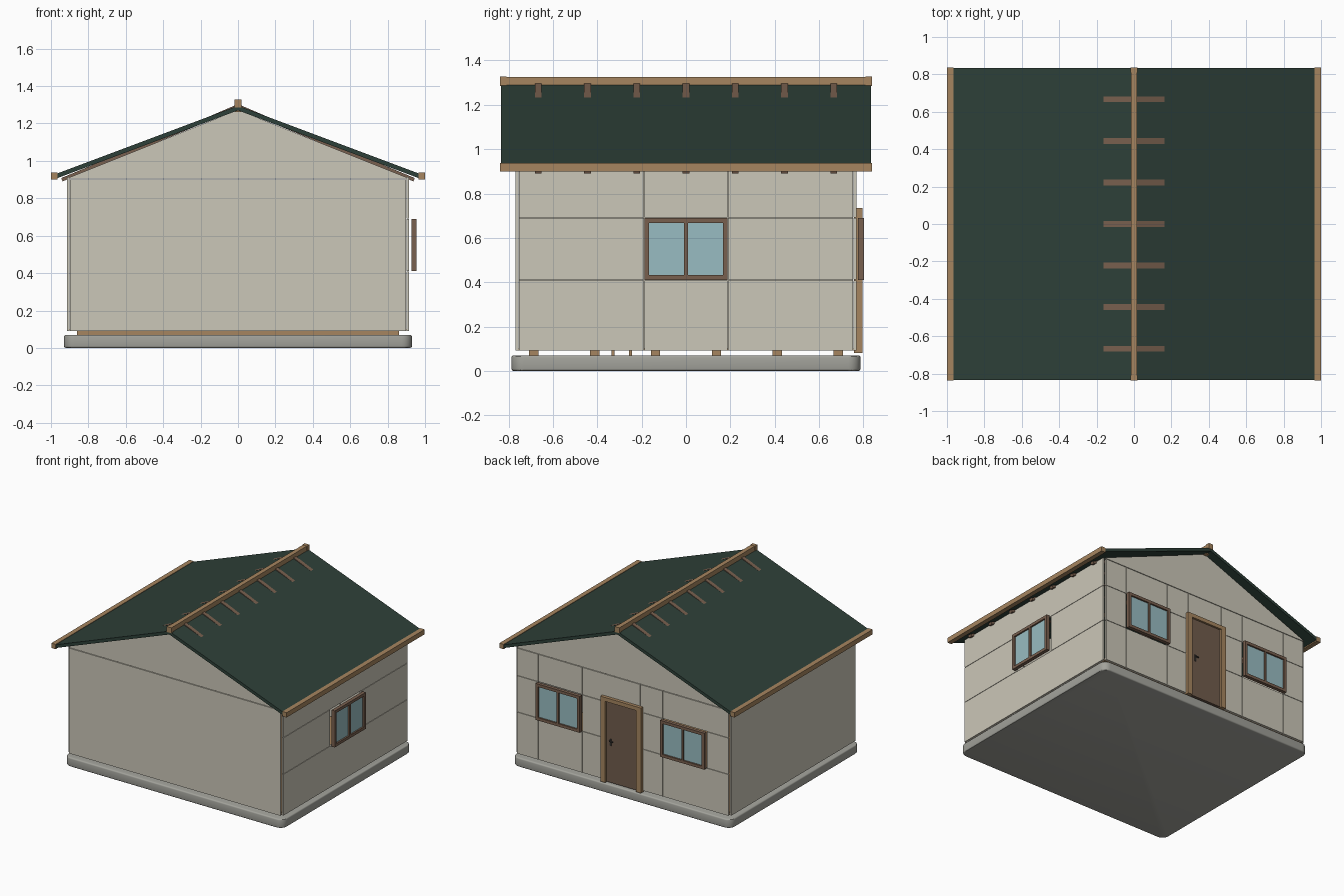
import bpy
import bmesh
from mathutils import Matrix, Vector

cube = bpy.data.objects.get("Cube")
if cube:
    bpy.data.objects.remove(cube, do_unlink=True)


def material(name, colour):
    m = bpy.data.materials.new(name)
    m.use_nodes = True
    m.diffuse_color = (*colour, 1)
    m.node_tree.nodes["Principled BSDF"].inputs["Base Color"].default_value = (*colour, 1)
    return m


WALL = material("wall beige", (0.6, 0.57, 0.48))
ROOF = material("roof green", (0.027, 0.051, 0.04))
BROWN = material("frame brown", (0.19, 0.117, 0.078))
WOOD = material("light wood", (0.38, 0.235, 0.115))
GLASS = material("glass blue", (0.318, 0.507, 0.538))
STONE = material("slab grey", (0.365, 0.365, 0.33))
DOOR = material("door brown", (0.165, 0.107, 0.073))
METAL = material("handle dark", (0.05, 0.045, 0.04))


def finish(name, bm, mat):
    bmesh.ops.recalc_face_normals(bm, faces=bm.faces)
    me = bpy.data.meshes.new(name)
    bm.to_mesh(me)
    bm.free()
    me.materials.append(mat)
    ob = bpy.data.objects.new(name, me)
    bpy.context.collection.objects.link(ob)
    return ob


def boxes(name, spans, mat):
    """One mesh of boxes, each given as x, y and z ranges."""
    bm = bmesh.new()
    for span in spans:
        centre = Vector([(a + b) / 2 for a, b in span])
        size = [abs(b - a) for a, b in span]
        bmesh.ops.create_cube(bm, size=1, matrix=Matrix.Translation(centre) @ Matrix.Diagonal((*size, 1)))
    return finish(name, bm, mat)


def prism(name, outline, ranges, mat):
    """Extrude an x-z outline along y, once for every y range."""
    bm = bmesh.new()
    for y0, y1 in ranges:
        face = bm.faces.new([bm.verts.new((x, y0, z)) for x, z in outline])
        new = bmesh.ops.extrude_face_region(bm, geom=[face])["geom"]
        bmesh.ops.translate(bm, vec=(0, y1 - y0, 0), verts=[v for v in new if isinstance(v, bmesh.types.BMVert)])
    return finish(name, bm, mat)


def around(c, half):
    return (c - half, c + half)


# Wall orientations: along, outward, up -> x, y, z ranges
def side_wall(u, n, v):
    return (n, u, v)


def end_wall(u, n, v):
    return (u, n, v)


def panels(name, place, cols, rows, depth, holes=()):
    """Grid of panels with hairline joints, leaving out the opening cells."""
    gap = 0.0015
    spans = []
    for i in range(len(cols) - 1):
        for j in range(len(rows) - 1):
            if (i, j) not in holes:
                spans.append(place((cols[i] + gap, cols[i + 1] - gap), depth,
                                   (rows[j] + gap, rows[j + 1] - gap)))
    boxes(name, spans, WALL)


def window(name, place, c, n0, z0=0.41, z1=0.69):
    half, bar, n1 = 0.188, 0.022, n0 + 0.027
    u0, u1 = c - half, c + half
    frame = [((u0, u1), (z0, z0 + bar)), ((u0, u1), (z1 - bar, z1)),
             ((u0, u0 + bar), (z0 + bar, z1 - bar)), ((u1 - bar, u1), (z0 + bar, z1 - bar)),
             (around(c, 0.008), (z0 + bar, z1 - bar))]
    boxes(name + "_frame", [place(u, (n0, n1), v) for u, v in frame], BROWN)
    boxes(name + "_glass", [place((u0 + bar, u1 - bar), (n0 + 0.008, n0 + 0.015),
                                  (z0 + bar, z1 - bar))], GLASS)


# Foundation slab with rounded corners
bm = bmesh.new()
bmesh.ops.create_cube(bm, size=1, matrix=Matrix.Translation((0, 0, 0.035)) @ Matrix.Diagonal((1.86, 1.574, 0.07, 1)))
upright = [e for e in bm.edges if abs(e.verts[0].co.z - e.verts[1].co.z) > 0.01]
bmesh.ops.bevel(bm, geom=upright, offset=0.055, segments=6, profile=0.5, affect='EDGES')
rim = [e for e in bm.edges if abs(e.verts[0].co.z - e.verts[1].co.z) < 0.001]
bmesh.ops.bevel(bm, geom=rim, offset=0.01, segments=3, profile=0.5, affect='EDGES')
slab = finish("foundation_slab", bm, STONE)
bpy.context.view_layer.objects.active = slab
slab.select_set(True)
bpy.ops.object.shade_smooth_by_angle()

# Floor and its joists
joists = [((-0.86, 0.86), around(-0.686 + 0.2744 * i, 0.021), (0.069, 0.092)) for i in range(6)]
joists += [(around(0, 0.05), around(y, 0.007), (0.069, 0.092)) for y in (-0.33, -0.25)]
boxes("floor_joists", joists, WOOD)
boxes("floor", [((-0.9, 0.9), (-0.755, 0.755), (0.092, 0.102))], WOOD)

# Walls
rows = [0.09, 0.41, 0.69, 0.915]
panels("window_side_wall", side_wall, [-0.755, -0.188, 0.188, 0.755], rows, (0.9, 0.915), [(1, 1)])
panels("plain_side_wall", side_wall, [-0.755, 0.755], [0.09, 0.915], (-0.915, -0.9))
panels("front_wall", end_wall, [-0.9, 0.9], [0.09, 0.902], (-0.77, -0.755))
panels("back_wall", end_wall, [-0.9, -0.718, -0.342, -0.15, 0.15, 0.342, 0.718, 0.9],
       [0.09, 0.41, 0.69, 0.902], (0.755, 0.77), [(1, 1), (5, 1), (3, 0), (3, 1)])
prism("gable_walls", [(-0.9, 0.905), (0.9, 0.905), (0.9, 0.912), (0, 1.272), (-0.9, 0.912)],
      [(-0.77, -0.755), (0.755, 0.77)], WALL)

# Windows
window("side_window", side_wall, 0, 0.928)
window("back_window_left", end_wall, 0.53, 0.776)
window("back_window_right", end_wall, -0.53, 0.776)

# Door with frame and handle
boxes("door_frame", [(around(0.152, 0.02), (0.757, 0.795), (0.08, 0.735)),
                     (around(-0.152, 0.02), (0.757, 0.795), (0.08, 0.735)),
                     ((-0.132, 0.132), (0.757, 0.795), (0.705, 0.735))], WOOD)
boxes("door_leaf", [((-0.132, 0.132), (0.76, 0.78), (0.085, 0.705))], DOOR)
boxes("door_handle", [(around(0.095, 0.006), (0.78, 0.785), around(0.395, 0.025)),
                      ((0.07, 0.1), (0.785, 0.793), around(0.405, 0.004))], METAL)

# Roof sheets and the steeper rafters that break through near the ridge
for side, name in ((-1, "right"), (1, "left")):
    def mirrored(points):
        return [(side * x, z) for x, z in points]

    prism("roof_sheet_" + name, mirrored([(0, 1.295), (0.968, 0.932), (0.968, 0.907), (0, 1.27)]),
          [(-0.835, 0.835)], ROOF)
    prism("rafters_" + name, mirrored([(0.015, 1.297), (0.14, 1.2435), (0.945, 0.908), (0.938, 0.89), (0.015, 1.272)]),
          [around(0.222 * i, 0.015) for i in range(-3, 4)], BROWN)
    boxes("eave_beam_" + name, [(around(side * 0.982, 0.018), (-0.838, 0.838), (0.9, 0.937))], WOOD)

# Ridge beams
boxes("ridge_beam", [(around(0, 0.017), (-0.838, 0.838), (1.287, 1.325)),
                     (around(0, 0.02), (-0.838, -0.81), (1.285, 1.327)),
                     (around(0, 0.02), (0.81, 0.838), (1.285, 1.327)),
                     (around(0, 0.017), (-0.8, 0.8), (1.262, 1.29))], WOOD)
